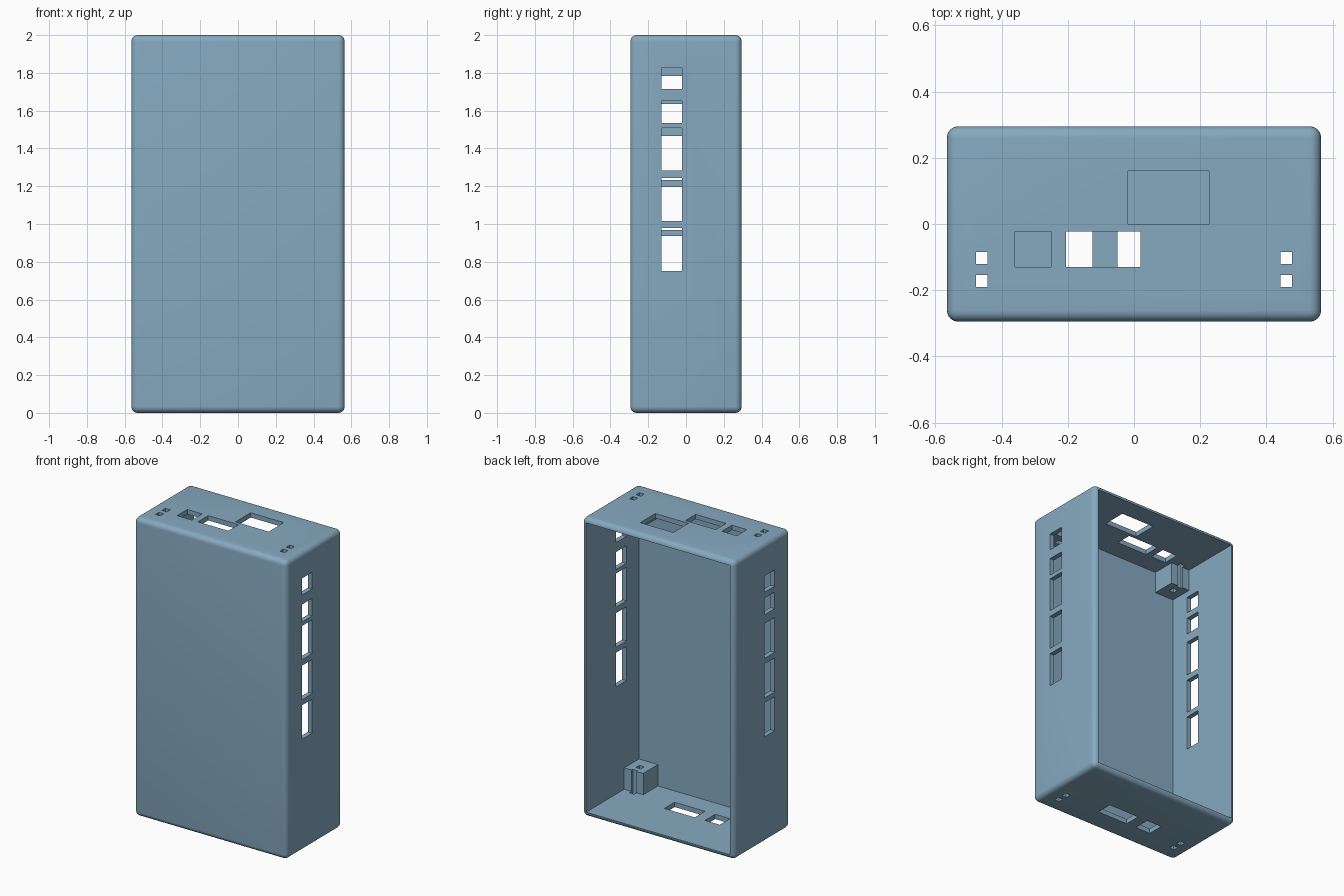
import bpy, bmesh, math

if "Cube" in bpy.data.objects:
    bpy.data.objects.remove(bpy.data.objects["Cube"])

HX, HY, H = 0.565, 0.295, 2.0   # half width, half depth, height
T, R = 0.032, 0.034             # wall thickness, edge radius

blue = bpy.data.materials.new("muted blue")
blue.diffuse_color = (0.24, 0.40, 0.53, 1)
blue.use_nodes = True
blue.node_tree.nodes["Principled BSDF"].inputs["Base Color"].default_value = blue.diffuse_color


def boxes(name, ranges):
    """One mesh object made of boxes given as (x0, x1, y0, y1, z0, z1)."""
    bm = bmesh.new()
    for x0, x1, y0, y1, z0, z1 in ranges:
        verts = bmesh.ops.create_cube(bm, size=1)["verts"]
        for v in verts:
            v.co = (x1 if v.co.x > 0 else x0,
                    y1 if v.co.y > 0 else y0,
                    z1 if v.co.z > 0 else z0)
    mesh = bpy.data.meshes.new(name)
    bm.to_mesh(mesh)
    bm.free()
    ob = bpy.data.objects.new(name, mesh)
    bpy.context.collection.objects.link(ob)
    mesh.materials.append(blue)
    return ob


def activate(ob):
    bpy.ops.object.select_all(action='DESELECT')
    ob.select_set(True)
    bpy.context.view_layer.objects.active = ob


def cut(ob, cutter):
    mod = ob.modifiers.new("cut", 'BOOLEAN')
    mod.operation = 'DIFFERENCE'
    mod.solver = 'EXACT'
    mod.object = cutter
    activate(ob)
    bpy.ops.object.modifier_apply(modifier=mod.name)


# Rounded outer body
case = boxes("case_shell", [(-HX, HX, -HY, HY, 0, H)])
bevel = case.modifiers.new("round", 'BEVEL')
bevel.width, bevel.segments = R, 6
activate(case)
bpy.ops.object.modifier_apply(modifier=bevel.name)

# Cavity open at the back
cavity = boxes("cavity_cutter", [(-HX + T, HX - T, -HY + T, HY + 0.2, T, H - T)])

# Port openings: side walls, top and bottom
Y0, Y1 = -0.13, -0.022
E = 0.05
right_ports = [(1.715, 1.827), (1.535, 1.652), (1.283, 1.509), (1.015, 1.243), (0.75, 0.978)]
left_ports = [(1.675, 1.784), (1.525, 1.636), (1.233, 1.466), (0.968, 1.196), (0.708, 0.936)]
ports = [(HX - 0.1, HX + E, Y0, Y1, a, b) for a, b in right_ports]
ports += [(-HX - E, -HX + 0.1, Y0, Y1, a, b) for a, b in left_ports]
top_ports = [(-0.36, -0.25, Y0, Y1), (-0.205, 0.02, Y0, Y1), (-0.018, 0.227, 0.0, 0.16)]
bottom_ports = [(-0.235, -0.125, Y0, Y1), (-0.05, 0.175, Y0, Y1)]
ports += [p + (H - 0.08, H + E) for p in top_ports]
ports += [p + (-E, 0.08) for p in bottom_ports]
port_cutter = boxes("port_cutter", ports)

# Small square strap slots running through the corner blocks
slots = []
for x in (-0.46, 0.46):
    for y in (-0.172, -0.103):
        for z in (0, H):
            slots.append((x - 0.018, x + 0.018, y - 0.018, y + 0.018, z - 0.3, z + 0.3))
slot_cutter = boxes("slot_cutter", slots)

for cutter in (cavity, port_cutter, slot_cutter):
    cut(case, cutter)

# Corner mounting blocks, sunk slightly into the walls
for side, sx in (("left", -1), ("right", 1)):
    for level, z0, z1 in (("bottom", T - 0.01, 0.175), ("top", H - 0.175, H - T + 0.01)):
        xa, xb = sorted((sx * 0.392, sx * (HX - T + 0.01)))
        block = boxes(f"mounting_block_{level}_{side}",
                      [(xa, xb, -HY + T - 0.01, -0.108, z0, z1)])
        cut(block, slot_cutter)

# Remove cutters and smooth the rounded edges
for cutter in (cavity, port_cutter, slot_cutter):
    bpy.data.objects.remove(cutter)
activate(case)
bpy.ops.object.shade_smooth_by_angle(angle=math.radians(30))
